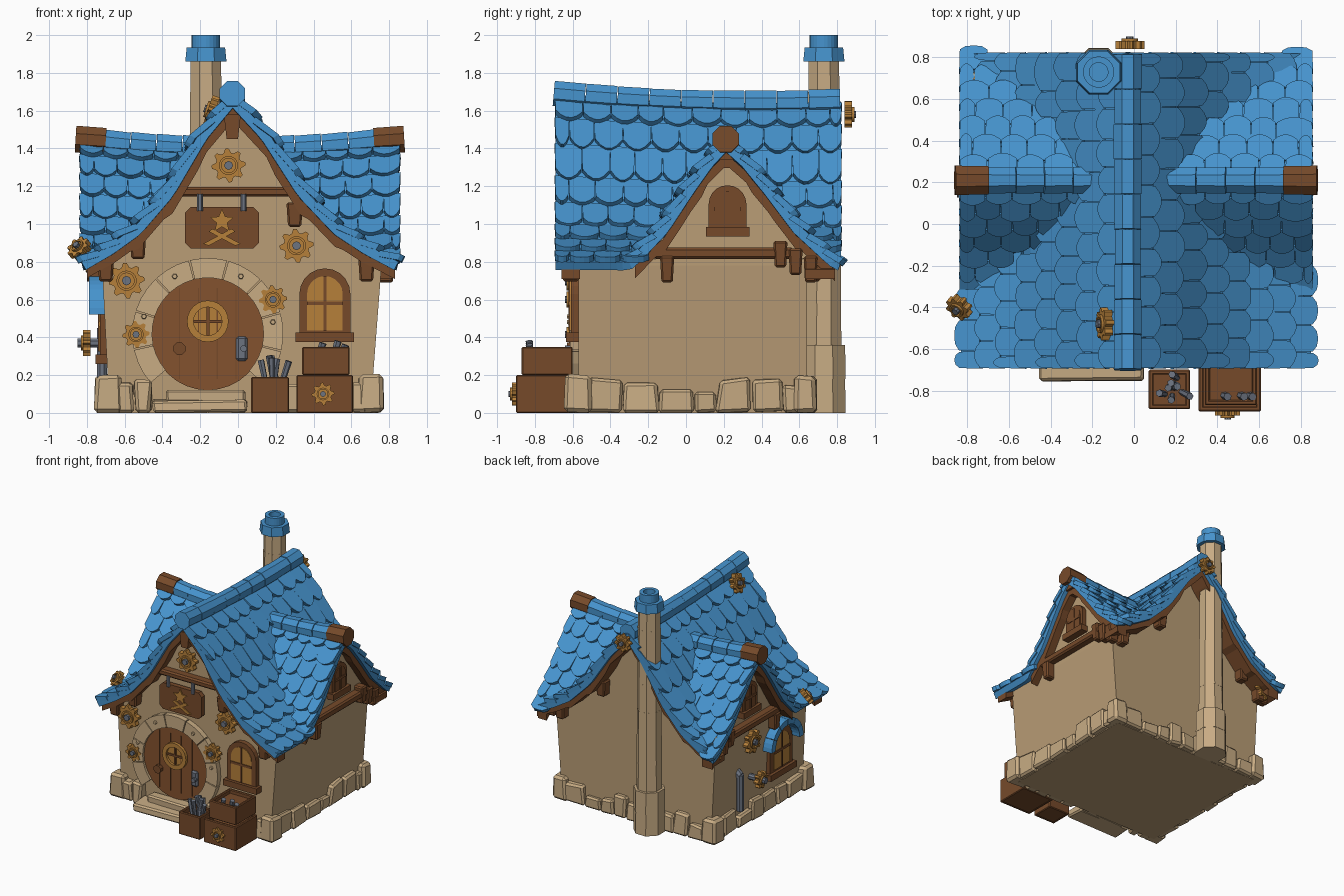
import bpy, bmesh, math, random
from mathutils import Vector, Matrix, Euler

if "Cube" in bpy.data.objects:
    bpy.data.objects.remove(bpy.data.objects["Cube"])
random.seed(4)

def mat(name, *rgb):
    m = bpy.data.materials.new(name)
    m.diffuse_color = [((c / 255 + .055) / 1.055) ** 2.4 for c in rgb] + [1]
    m.use_nodes = True
    m.node_tree.nodes["Principled BSDF"].inputs["Base Color"].default_value = m.diffuse_color
    return m
BLUE = mat("roof blue", 70, 147, 205)
WALL = mat("plaster tan", 186, 157, 118)
STONE = mat("stone tan", 200, 172, 132)
WOOD = mat("dark wood", 118, 74, 42)
DOOR = mat("door wood", 132, 82, 46)
GOLD = mat("brass", 182, 128, 58)
GREY = mat("iron grey", 108, 115, 128)

def finish(name, bm, m):
    bmesh.ops.recalc_face_normals(bm, faces=bm.faces)
    me = bpy.data.meshes.new(name); bm.to_mesh(me); bm.free()
    me.materials.append(m)
    o = bpy.data.objects.new(name, me)
    bpy.context.collection.objects.link(o)
    return o

def frame(loc, n):
    z = Vector(n).normalized(); x = Vector((0, 0, 1)).cross(z).normalized(); y = z.cross(x)
    return Matrix.Translation(loc) @ Matrix((x, y, z)).transposed().to_4x4()

def prism(name, polys, a, b, m, M):
    """Extrude 2D outlines from depth a to b in frame M."""
    bm = bmesh.new()
    for pts in polys:
        lo = [bm.verts.new(M @ Vector((x, y, a))) for x, y in pts]
        hi = [bm.verts.new(M @ Vector((x, y, b))) for x, y in pts]
        bm.faces.new(lo[::-1]); bm.faces.new(hi)
        for i in range(len(pts)):
            j = (i + 1) % len(pts)
            bm.faces.new((lo[i], lo[j], hi[j], hi[i]))
    return finish(name, bm, m)

def box(name, c, s, m, rot=(0, 0, 0), jit=0, bevel=.012, top=1):
    bm = bmesh.new(); bmesh.ops.create_cube(bm, size=1)
    R = Euler(rot).to_matrix()
    for v in bm.verts:
        k = top if v.co.z > 0 else 1
        p = Vector((v.co.x * s[0] * k, v.co.y * s[1] * k, v.co.z * s[2]))
        v.co = R @ (p + Vector([random.uniform(-jit, jit) for _ in "xyz"])) + Vector(c)
        if jit: v.co.z = max(v.co.z, 0)
    if bevel: bmesh.ops.bevel(bm, geom=bm.edges[:], offset=bevel, segments=1, affect='EDGES')
    return finish(name, bm, m)

def rod(name, p, q, r1, r2, m, n=8):
    p, q = Vector(p), Vector(q); bm = bmesh.new()
    M = Matrix.Translation((p + q) / 2) @ (q - p).to_track_quat('Z', 'Y').to_matrix().to_4x4() @ Matrix.Rotation(math.pi / n, 4, 'Z')
    bmesh.ops.create_cone(bm, cap_ends=True, segments=n, radius1=r1, radius2=r2, depth=(q - p).length, matrix=M)
    return finish(name, bm, m)

def arc(r, a0, a1, n, cy=0):
    return [(r * math.cos(math.radians(a0 + (a1 - a0) * i / n)), cy + r * math.sin(math.radians(a0 + (a1 - a0) * i / n))) for i in range(n + 1)]
def disc(r, n=24): return arc(r, 0, 360, n)[:-1]
def wedges(r0, r1, a0, a1, n, gap):
    w = (a1 - a0) / n
    return [arc(r0, a0 + i * w, a0 + (i + 1) * w - gap, 3) + arc(r1, a0 + i * w, a0 + (i + 1) * w - gap, 3)[::-1] for i in range(n)]
def arch(w, h): return [(-w, -h), (w, -h)] + arc(w, 0, 180, 10, h - w)
def rect(x0, y0, x1, y1): return [(x0, y0), (x1, y0), (x1, y1), (x0, y1)]

def gear(loc, n, r):
    M = frame(loc, n)
    pts = [((r if i % 4 < 2 else r * .76) * math.cos(i * math.pi / 16), (r if i % 4 < 2 else r * .76) * math.sin(i * math.pi / 16)) for i in range(32)]
    prism("gear", [pts], -.02, .02, GOLD, M)
    prism("gear_ring", wedges(r * .42, r * .56, 0, 360, 8, 0), .02, .032, GOLD, M)
    prism("gear_hub", [disc(r * .26, 8)], 0, .04, GREY, M)

def window(loc, n, w, h, pane):
    M = frame(loc, n); t = w * .3
    prism("window_frame", [arch(w, h)], -.03, .03, WOOD, M)
    prism("window_pane", [arch(w - t, h - t)], .03, .036, pane, M)
    prism("window_bars", [rect(-.008, -h + t, .008, h - t), rect(-w + t, -.01, w - t, .01)], .03, .042, WOOD, M)
    prism("window_sill", [rect(-w * 1.15, -h - .02, w * 1.15, -h + .03)], -.03, .055, WOOD, M)

# Roof heights: main gable along y, cross gable along x, joined by taking the higher
def interp(P, t):
    for (a, za), (b, zb) in zip(P, P[1:]):
        if t <= b or b == P[-1][0]: return za + (zb - za) * (t - a) / (b - a)
PM = [(0, 1.64), (.22, 1.44), (.44, 1.15), (.65, .965), (.82, .875), (1, .80)]
PC = [(0, 1.40), (.2, 1.30), (.4, 1.16), (.65, .97), (1, .79)]
WM, WC = {1: .88, -1: .80}, {1: .61, -1: .53}
X0, Y0 = -.03, .21
def hm(x, y):
    t = abs(x - X0) / WM[1 if x > X0 else -1]
    return interp(PM, t) + .05 * ((y - .4) / 1.09) ** 2 * max(0, 1 - t)
def hc(x, y):
    t = abs(y - Y0) / WC[1 if y > Y0 else -1]
    return interp(PC, t) + .05 * (x / .85) ** 2 * max(0, 1 - t)
def span(a, b, n): return [a + (b - a) * i / n for i in range(n + 1)]

xs = span(-.83, X0, 24)[:-1] + span(X0, .85, 26)
ys = span(-.69, Y0, 28)[:-1] + span(Y0, .82, 20)
bm = bmesh.new()
g = [[bm.verts.new((x, y, max(hm(x, y), hc(x, y)))) for y in ys] for x in xs]
for i in range(len(xs) - 1):
    for j in range(len(ys) - 1):
        bm.faces.new((g[i][j], g[i + 1][j], g[i + 1][j + 1], g[i][j + 1]))
roof = finish("roof_deck", bm, BLUE)
s = roof.modifiers.new("thickness", 'SOLIDIFY'); s.thickness = .05; s.offset = -1

# Scalloped shingles, skipped where the other roof covers them
def shingles(name, h, other, xy, u0, u1, rows, w):
    bm = bmesh.new()
    def P(side, t, u, lift):
        x, y = xy(side, t, u); e = .004 * side
        gx, gy = (h(x + e, y) - h(x, y)) / e, (h(x, y + e) - h(x, y)) / e
        return Vector((x, y, h(x, y))) + Vector((-gx, -gy, 1)).normalized() * lift
    for side in (-1, 1):
        for i in range(rows):
            u = u0 - (w * .5 if i % 2 else 0)
            while u < u1 - .01:
                a, b = max(u, u0), min(u + w * random.uniform(.9, 1.1), u1)
                if u1 - b < .04: b = u1
                u = b
                c = P(side, (i + .6) / rows, (a + b) / 2, 0)
                if b - a < .02 or c.z < other(c.x, c.y) - .03: continue
                up = random.uniform(.028, .042); rings = []
                for d in (0, -.035):
                    r = [P(side, i / rows + .01, q, .008 + d) for q in (a, b)]
                    for k in range(5, -1, -1):
                        v = k / 5
                        t = min((i + 1.22 - .3 * (2 * v - 1) ** 2) / rows, 1.02)
                        r.append(P(side, t, a + .003 + (b - a - .006) * v, up + d))
                    rings.append([bm.verts.new(p) for p in r])
                hi, lo = rings
                bm.faces.new(hi); bm.faces.new(lo[::-1])
                for k in range(len(hi)):
                    j = (k + 1) % len(hi)
                    bm.faces.new((hi[k], lo[k], lo[j], hi[j]))
    finish(name, bm, BLUE)
shingles("main_shingles", hm, hc, lambda s, t, u: (X0 + s * WM[s] * t, u), -.695, .825, 8, .14)
shingles("cross_shingles", hc, hm, lambda s, t, u: (u, Y0 + s * WC[s] * t), -.84, .86, 7, .13)

# Ridge caps
for a, b in zip(span(-.7, .82, 9), span(-.7, .82, 9)[1:]):
    r = random.uniform(.066, .074)
    rod("main_ridge_cap", (X0, a, hm(X0, a)), (X0, b - .004, hm(X0, b)), r, r, BLUE)
for sx, end in ((-1, .86), (1, .88)):
    e = span(.16, end - .15, 4)
    for a, b in zip(e, e[1:]):
        rod("cross_ridge_cap", (sx * a, Y0, hc(a, Y0)), (sx * (b - .004), Y0, hc(b, Y0)), .066, .07, BLUE)
    rod("ridge_end", (sx * (end - .16), Y0, 1.44), (sx * end, Y0, 1.45), .074, .076, WOOD)

# Walls follow the roof underside
F, S = frame((0, 0, 0), (0, -1, 0)), frame((0, 0, 0), (1, 0, 0))
def drop(f, q, d, e=.004): return f(q) - d * math.hypot(1, (f(q + e) - f(q)) / e)
fm, fc = lambda q: hm(q, .3), lambda q: hc(.7, q)
prism("house_body", [[(-.68, 0), (.70, 0), (.76, .78)] + [(q, drop(fm, q, .025)) for q in span(.76, -.72, 30)] + [(-.72, .78)]], -.64, .57, WALL, F)
prism("side_gables", [[(-.28, .72), (.64, .72)] + [(q, drop(fc, q, .025)) for q in span(.64, -.28, 24)]], -.715, .755, WALL, S)

# Wooden verge trims, tie beams, brackets and peak blocks
def trim(name, f, q0, q1, a, b, M):
    q = span(q0, q1, 36)
    prism(name, [[(k, drop(f, k, .045)) for k in q] + [(k, drop(f, k, .09)) for k in q[::-1]]], a, b, WOOD, M)
trim("front_verge", lambda q: hm(q, -.6), -.80, .83, .56, .66, F)
trim("back_verge", lambda q: hm(q, .75), -.80, .83, -.79, -.63, F)
for a, b in ((.74, .82), (-.80, -.70)): trim("side_verge", fc, -.27, .79, a, b, S)
box("front_tie_beam", (-.03, -.6, 1.17), (.62, .08, .05), WOOD)
prism("front_peak_block", [[(-.075, 1.58), (-.06, 1.45), (0, 1.45), (.015, 1.58)]], .56, .67, WOOD, F)
for x, z in ((-.53, .88), (.30, 1.05), (.68, .76), (-.70, .76)):
    box("front_bracket", (x, -.61, z), (.07, .08, .13), WOOD, (0, 0, 0), 0, .01, 1.25)
    box("back_bracket", (x, .67, z), (.07, .08, .13), WOOD, (0, 0, 0), 0, .01, 1.25)
for sx in (-1, 1):
    x = .78 if sx > 0 else -.74
    box("side_tie_beam", (x, .2, .845), (.08, .74, .06), WOOD)
    prism("side_peak_block", [[(.15, 1.42), (.17, 1.34), (.25, 1.34), (.27, 1.42)]], x - .06, x + .06, WOOD, S)
    for y, z in ((-.1, .76), (.5, .84), (.58, .80), (.66, .76)):
        box("side_bracket", (x, y, z), (.08, .06, .14), WOOD, (0, 0, 0), 0, .01, 1.25)
    window((x - sx * .02, .22, 1.08), (sx, 0, 0), .10, .125, WOOD)

# Round door with stone surround
D = frame((-.16, -.57, .42), (0, -1, 0))
prism("door_surround", wedges(.295, .40, -42, 222, 9, 1.2), -.02, .045, STONE, D)
prism("door", [disc(.30, 32)], 0, .025, DOOR, D)
prism("door_planks", [rect(x - .003, -.24, x + .003, .24) for x in (-.15, -.05, .05, .15)], .02, .03, WOOD, D)
prism("door_window_ring", wedges(.075, .11, 0, 360, 8, 0), .02, .05, GOLD, frame((-.16, -.57, .485), (0, -1, 0)))
prism("door_window_pane", [disc(.08, 16)], .02, .03, GOLD, frame((-.16, -.57, .485), (0, -1, 0)))
prism("door_window_bars", [rect(-.008, -.08, .008, .08), rect(-.08, -.008, .08, .008)], .02, .04, WOOD, frame((-.16, -.57, .485), (0, -1, 0)))
rod("door_knob", (-.31, -.57, .34), (-.31, -.63, .34), .03, .035, WOOD)
box("door_latch", (.02, -.6, .34), (.06, .03, .13), GREY)
rod("door_latch_knob", (.03, -.6, .34), (.03, -.64, .34), .018, .018, GREY)
for a in (10, 60, 120, 165):
    rod("surround_bolt", D @ Vector((*arc(.35, a, a, 1)[0], .04)), D @ Vector((*arc(.35, a, a, 1)[0], .06)), .016, .012, STONE, 6)
box("lower_step", (-.2, -.67, .035), (.5, .17, .07), STONE, jit=.01)
box("upper_step", (-.17, -.62, .06), (.42, .10, .12), STONE, jit=.008)

# Front windows, sign and gears
window((.46, -.58, .58), (0, -1, 0), .135, .185, GOLD)
G = frame((-.085, -.62, .98), (0, -1, 0))
prism("sign_board", [[(-.195, -.08), (-.165, -.11), (.165, -.11), (.195, -.08), (.195, .08), (.165, .11), (-.165, .11), (-.195, .08)]], -.02, .02, WOOD, G)
prism("sign_star", [[((.065 if i % 2 == 0 else .03) * math.sin(i * math.pi / 5), .035 + (.065 if i % 2 == 0 else .03) * math.cos(i * math.pi / 5)) for i in range(10)]], .02, .029, GOLD, G)
prism("sign_tools", [[(s * -.10, -.085), (s * -.07, -.095), (s * .07, -.02), (s * .05, -.005)] for s in (-1, 1)], .02, .029, GOLD, G)
for x in (-.2, .03): rod("sign_hook", (x, -.64, 1.07), (x, -.64, 1.16), .016, .016, GREY, 6)
for x, z, r in ((-.05, 1.31, .09), (.31, .885, .09), (-.59, .70, .095), (.185, .60, .075), (-.54, .415, .072)):
    gear((x, -.60, z), (0, -1, 0), r)
gear((-.84, -.40, .87), (-.5, -.6, .6), .065)
gear((-.14, -.48, 1.60), (-.9, 0, .3), .08)
gear((-.02, .86, 1.58), (0, 1, 0), .07)
gear((-.73, .70, .80), (-.3, 1, 0), .09)

# Left wall: awning window, gears, pipe
window((-.70, -.22, .47), (-1, 0, 0), .15, .19, GOLD)
prism("window_awning", wedges(.16, .21, 0, 180, 6, .6), -.02, .09, BLUE, frame((-.70, -.22, .52), (-1, 0, 0)))
gear((-.735, .17, .68), (-1, 0, 0), .095)
rod("valve_axle", (-.68, .15, .37), (-.85, .15, .37), .025, .025, GREY)
gear((-.80, .15, .37), (-1, 0, 0), .07)
rod("wall_pipe", (-.72, .31, .15), (-.72, .31, .45), .03, .03, GREY)
rod("wall_pipe_elbow", (-.72, .31, .44), (-.66, .31, .49), .034, .034, GREY)
box("roof_patch", (-.71, .69, .90), (.14, .08, .03), STONE, (-.55, 0, -.4))

# Chimney of stacked stone rings with blue cap
zs = [0, .18, .36, .58, .80, 1.02, 1.25, 1.48, 1.70, 1.87]
for i, (a, b) in enumerate(zip(zs, zs[1:])):
    r = (.125 if i < 2 else .105 - .002 * i) + random.uniform(-.003, .003)
    rod("chimney_ring", (-.17, .73, a), (-.17, .73, b), r, r * .98, STONE)
rod("chimney_cap", (-.17, .73, 1.86), (-.17, .73, 1.935), .118, .11, BLUE)
prism("chimney_pot", wedges(.045, .075, 0, 360, 8, 0), 1.92, 2.0, BLUE, Matrix.Translation((-.17, .73, 0)))

# Stone footing around the walls
def footing(p, q, depth):
    p, q = Vector(p), Vector(q); L = (q - p).length; d = (q - p) / L; u = 0
    while u < L - .03:
        w = min(random.uniform(.10, .2), L - u); h = random.uniform(.09, .19); c = p + d * (u + w / 2)
        s = (w, depth, h) if abs(d.x) > .5 else (depth, w, h)
        box("footing_stone", (c.x, c.y, h / 2), s, STONE, jit=.012, bevel=.015, top=.93); u += w
for p, q in (((-.66, -.58), (-.46, -.58)), ((.12, -.58), (.68, -.58)), ((.70, -.52), (.70, .6)), ((-.68, -.52), (-.68, .6)), ((-.64, .64), (.66, .64))):
    footing(p, q, .10)
for x, y in ((-.69, -.57), (.70, -.57), (.70, .63), (-.69, .63)):
    box("corner_stone", (x, y, .10), (.14, .14, .20), STONE, jit=.012, bevel=.02, top=.9)

# Crates with tools
def crate(x0, x1, y0, y1, z0, z1):
    cx, cy, cz, w, d, h = (x0 + x1) / 2, (y0 + y1) / 2, (z0 + z1) / 2, x1 - x0, y1 - y0, z1 - z0
    box("crate_floor", (cx, cy, z0 + h * .4), (w - .02, d - .02, h * .78), WOOD, bevel=0)
    for s in (-1, 1):
        box("crate_side", (cx, cy + s * (d / 2 - .012), cz), (w, .024, h), WOOD, bevel=.006)
        box("crate_end", (cx + s * (w / 2 - .012), cy, cz), (.024, d, h), WOOD, bevel=.006)
crate(.07, .27, -.89, -.70, 0, .19)
crate(.31, .61, -.90, -.61, 0, .20)
crate(.34, .59, -.87, -.60, .20, .35)
gear((.45, -.90, .10), (0, -1, 0), .06)
for i in range(8):
    x, y = random.uniform(.11, .23), random.uniform(-.85, -.74)
    t = (x + random.uniform(-.04, .05), y + random.uniform(-.03, .03), random.uniform(.24, .31))
    rod("tool", (x, y, .12), t, .014, .018, GREY, 6)
for x, t in ((.42, .37), (.50, .38), (.54, .36)):
    rod("tool", (x, -.82, .28), (x + .03, -.83, t), .016, .02, GREY, 6)
